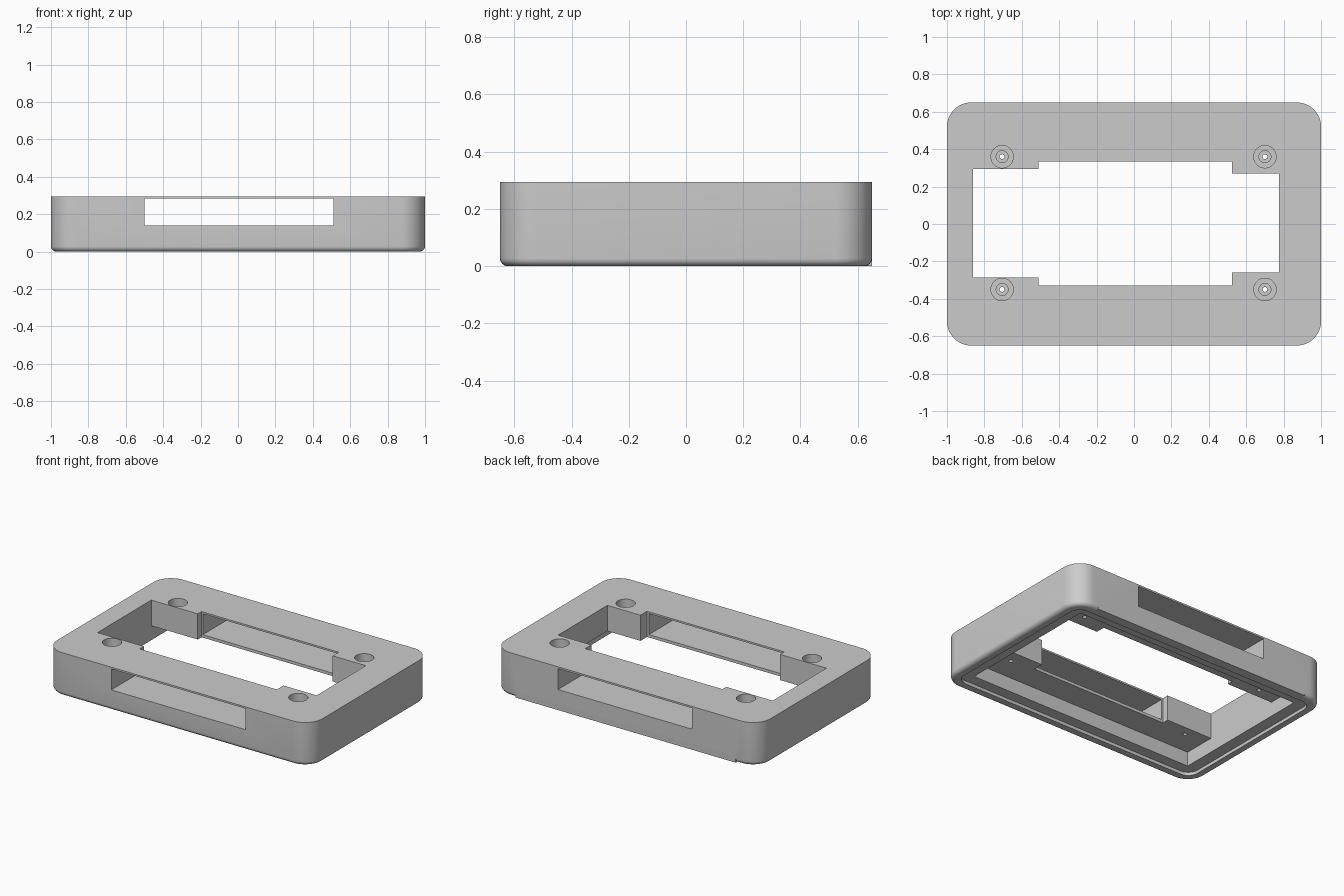
import bpy, bmesh, math

if "Cube" in bpy.data.objects:
    bpy.data.objects.remove(bpy.data.objects["Cube"])

grey = bpy.data.materials.new("plain grey")
grey.use_nodes = True
COLOUR = (0.6, 0.6, 0.6, 1)
grey.diffuse_color = COLOUR
grey.node_tree.nodes["Principled BSDF"].inputs["Base Color"].default_value = COLOUR

W, D, H = 1.0, 0.65, 0.295      # half width, half depth, height
CEILING = 0.12                  # underside of the top slab
EDGE = 0.028                    # rounding of the bottom edge


def rounded_rect(hx, hy, r, steps=12):
    pts = []
    for i, (sx, sy) in enumerate([(1, 1), (-1, 1), (-1, -1), (1, -1)]):
        for k in range(steps + 1):
            a = math.pi / 2 * (i + k / steps)
            pts.append((sx * (hx - r) + r * math.cos(a), sy * (hy - r) + r * math.sin(a)))
    return pts


def rect(x0, x1, y0, y1):
    return [(x0, y0), (x1, y0), (x1, y1), (x0, y1)]


def circle(cx, cy, r, n=32):
    return [(cx + r * math.cos(math.tau * k / n), cy + r * math.sin(math.tau * k / n)) for k in range(n)]


def loft(name, layers):
    """Closed solid through stacked outlines: list of (outline, z)."""
    bm = bmesh.new()
    rings = [[bm.verts.new((x, y, z)) for x, y in pts] for pts, z in layers]
    bm.faces.new(list(reversed(rings[0])))
    bm.faces.new(rings[-1])
    for low, high in zip(rings, rings[1:]):
        n = len(low)
        for i in range(n):
            j = (i + 1) % n
            bm.faces.new((low[i], low[j], high[j], high[i]))
    mesh = bpy.data.meshes.new(name)
    bm.to_mesh(mesh)
    bm.free()
    mesh.materials.append(grey)
    obj = bpy.data.objects.new(name, mesh)
    bpy.context.collection.objects.link(obj)
    return obj


def combine(target, tool, operation="DIFFERENCE"):
    mod = target.modifiers.new(tool.name, "BOOLEAN")
    mod.operation, mod.solver, mod.object = operation, "EXACT", tool
    bpy.context.view_layer.objects.active = target
    bpy.ops.object.modifier_apply(modifier=mod.name)
    bpy.data.objects.remove(tool)


def cut(outline, z0, z1):
    combine(frame, loft("cutter", [(outline, z0), (outline, z1)]))


# Outer shell with a rounded bottom edge
layers = []
for k in range(7):
    a = math.pi / 2 * k / 6
    inset = EDGE * (1 - math.sin(a))
    layers.append((rounded_rect(W - inset, D - inset, 0.13 - inset), EDGE * (1 - math.cos(a))))
layers.append((rounded_rect(W, D, 0.13), H))
frame = loft("case_frame", layers)

# Square bottom edge along the back
back = rect(-0.83, 0.83, 0.61, D)
combine(frame, loft("back_edge", [(back, 0), (back, 0.05)]), "UNION")

# Lid seat and deeper pocket underneath
cut(rounded_rect(0.94, 0.585, 0.075), -0.1, 0.022)
cut(rect(-0.86, 0.86, -0.51, 0.51), -0.1, CEILING)

# Stepped opening through the top
cut([(-0.86, -0.285), (-0.51, -0.285), (-0.51, -0.33), (0.525, -0.33),
     (0.525, -0.26), (0.775, -0.26), (0.775, 0.27), (0.525, 0.27),
     (0.525, 0.335), (-0.51, 0.335), (-0.51, 0.295), (-0.86, 0.295)], 0.05, 0.4)

# Wide slot through the front and back walls
cut(rect(-0.5, 0.51, -0.8, 0.8), 0.14, 0.283)

# Stepped screw holes
for x in (-0.705, 0.7):
    for y in (-0.35, 0.36):
        for radius, floor in ((0.06, 0.2), (0.032, 0.17), (0.013, 0.05)):
            cut(circle(x, y, radius), floor, 0.4)

bpy.ops.object.select_all(action="DESELECT")
frame.select_set(True)
bpy.context.view_layer.objects.active = frame
bpy.ops.object.shade_smooth_by_angle(angle=math.radians(30))
